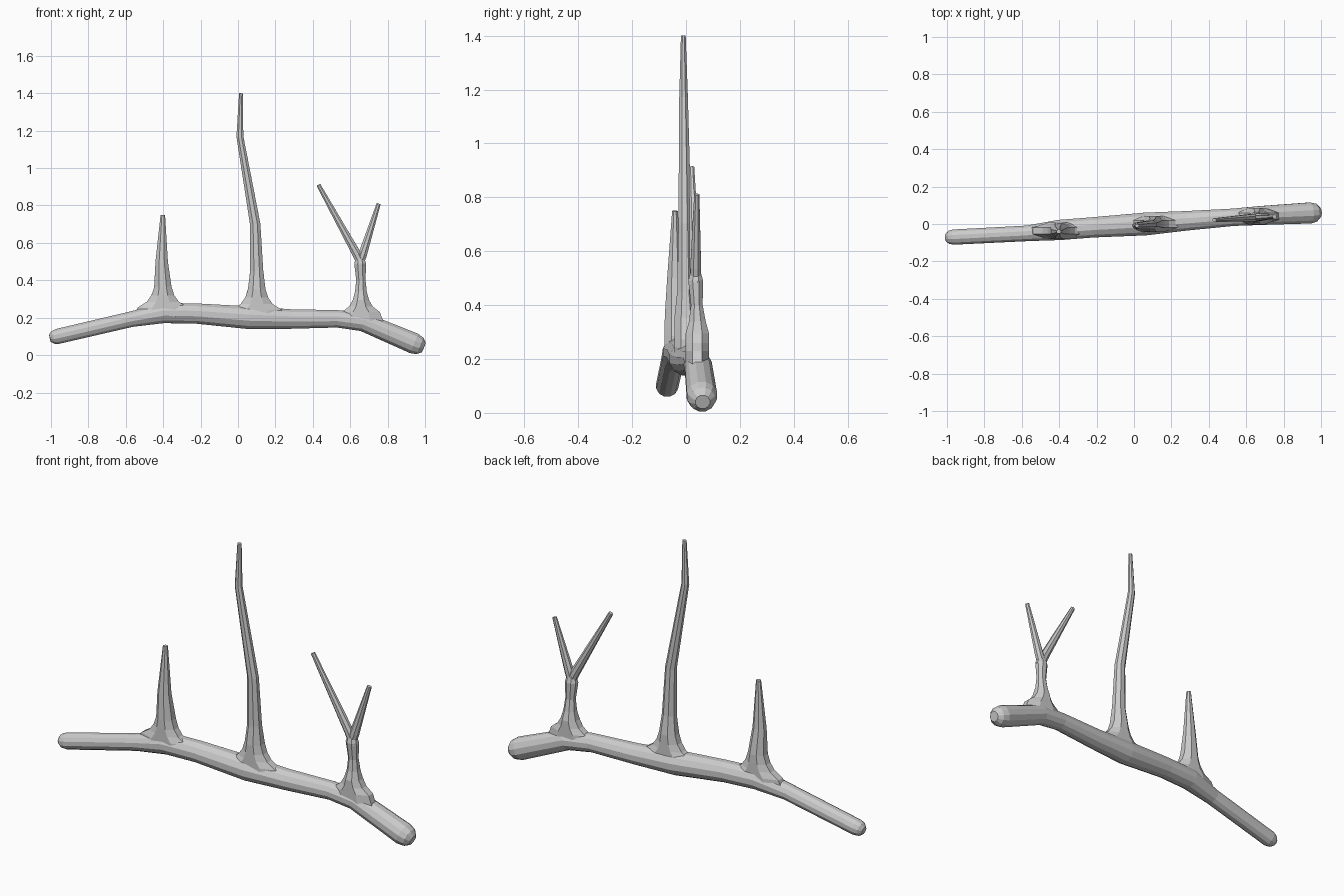
import bpy, bmesh, math
from mathutils import Vector

if "Cube" in bpy.data.objects:
    bpy.data.objects.remove(bpy.data.objects["Cube"])


def tube(name, pts, sides, ref):
    """Tapered tube through (x, y, z, radius along ref, other radius)."""
    bm = bmesh.new()
    rings = []
    centres = [Vector(p[:3]) for p in pts]
    last = len(pts) - 1
    for i, p in enumerate(pts):
        t = (centres[min(i + 1, last)] - centres[max(i - 1, 0)]).normalized()
        u = (ref - t * ref.dot(t)).normalized()
        v = t.cross(u)
        angles = [2 * math.pi * (k + .5) / sides for k in range(sides)]
        rings.append([bm.verts.new(centres[i] + u * p[3] * math.cos(a) + v * p[4] * math.sin(a))
                      for a in angles])
    for a, b in zip(rings, rings[1:]):
        for k in range(sides):
            n = (k + 1) % sides
            bm.faces.new((a[k], a[n], b[n], b[k]))
    bm.faces.new(rings[0][::-1])
    bm.faces.new(rings[-1])
    bmesh.ops.recalc_face_normals(bm, faces=bm.faces)
    me = bpy.data.meshes.new(name)
    bm.to_mesh(me)
    bm.free()
    ob = bpy.data.objects.new(name, me)
    bpy.context.collection.objects.link(ob)
    return ob


def cap(pts):
    """Round off the far end of a path with two shrinking rings."""
    end, before = Vector(pts[-1][:3]), Vector(pts[-2][:3])
    d, r = (end - before).normalized(), pts[-1][3]
    return pts + [(*(end + d * r * s), r * k) for s, k in ((.6, .85), (1, .48))]


def twig(name, pts, flare=0):
    """Upright twig; with flare it spreads along the bough at its foot."""
    x, y, z, r = pts[0]
    foot = []
    if flare:
        for h, extra in ((0, .13), (.05, .105), (.08, .053), (.115, .026), (.16, .01)):
            foot.append((x, y, z + h, r + extra * flare, min(.047, r * .9 + extra)))
        pts = pts[1:]
    return tube(name, foot + [(*p, p[3] * .87) for p in pts], 8, Vector((1, 0, 0)))


# main bough, lying roughly along x, with rounded ends
bough = [(-.965, -.07, .10, .042), (-.57, -.05, .192, .043), (-.4, -.032, .225, .056),
         (-.22, -.018, .222, .056), (.06, 0, .2, .063), (.28, .017, .193, .054),
         (.53, .036, .194, .048), (.67, .045, .177, .052), (.94, .059, .063, .058)]
bough = cap(cap(bough)[::-1])
branch = tube("branch", [(*p, p[3]) for p in bough], 12, Vector((0, 1, 0)))

# upright twigs, flaring where they meet the bough
twigs = [
    twig("left_twig", [(-.402, -.036, .205, .04), (-.408, -.041, .5, .036),
                       (-.402, -.041, .75, .013)], 1),
    twig("middle_twig", [(.1, 0, .192, .041), (.1, -.002, .45, .038), (.092, -.004, .7, .03),
                         (.01, -.009, 1.17, .02), (.016, -.01, 1.4, .011)], 1),
    twig("right_twig", [(.657, .042, .18, .026), (.657, .04, .4, .027),
                        (.653, .036, .49, .034), (.652, .035, .535, .02)], .8),
    twig("fork_left", [(.665, .035, .475, .025), (.635, .034, .54, .025), (.43, .021, .91, .012)]),
    twig("fork_right", [(.645, .036, .475, .025), (.667, .036, .54, .025), (.752, .04, .81, .012)]),
]

# fuse the twigs into the bough
bpy.context.view_layer.objects.active = branch
for part in twigs:
    m = branch.modifiers.new("fuse", 'BOOLEAN')
    m.operation, m.solver, m.object = 'UNION', 'EXACT', part
    bpy.ops.object.modifier_apply(modifier=m.name)
    bpy.data.objects.remove(part)
